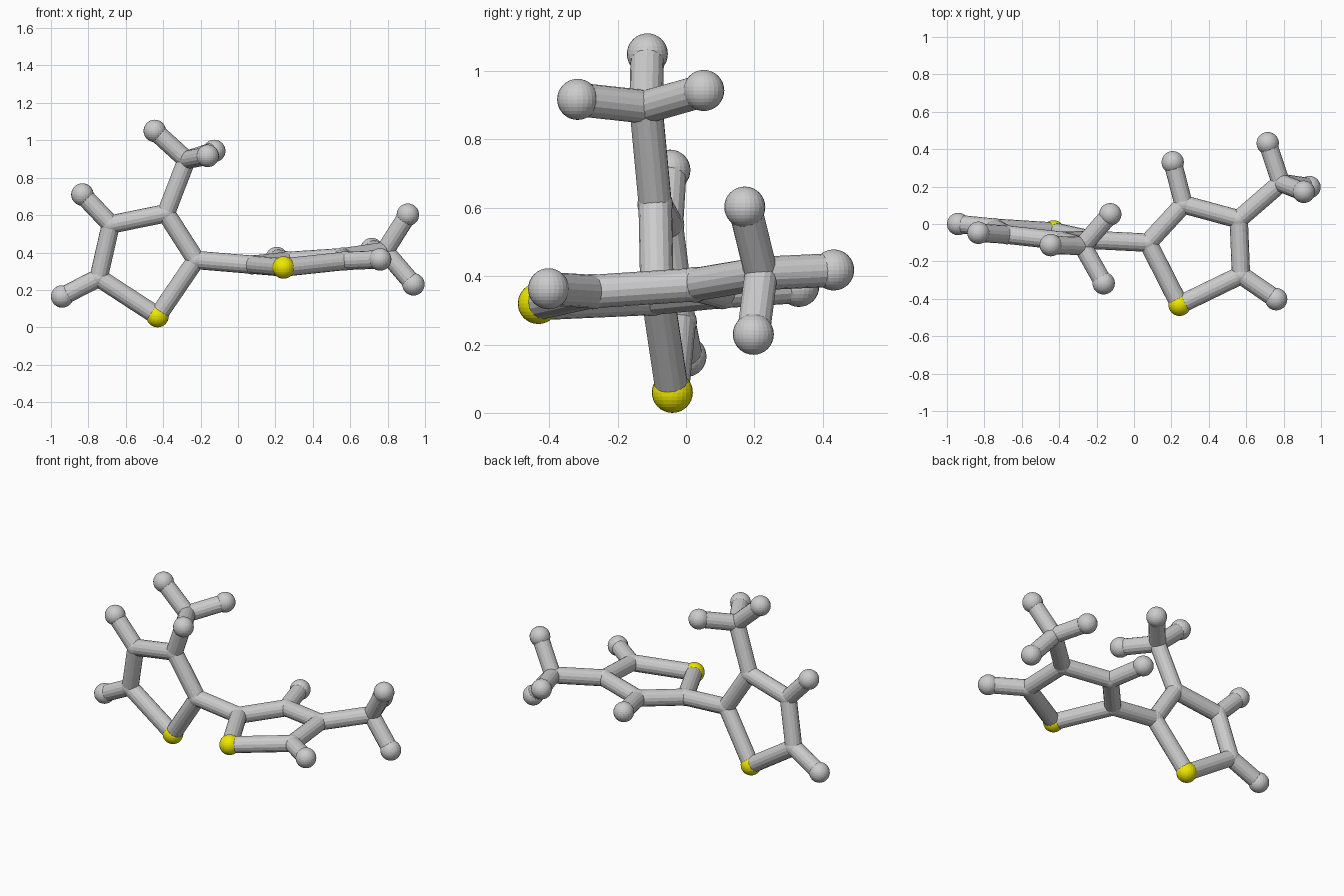
import bpy
from mathutils import Vector

if "Cube" in bpy.data.objects:
    bpy.data.objects.remove(bpy.data.objects["Cube"])

BALL, JOINT, ROD = 0.06, 0.052, 0.049

yellow = bpy.data.materials.new("sulfur_yellow")
yellow.diffuse_color = (0.85, 0.8, 0.0, 1)
yellow.use_nodes = True
yellow.node_tree.nodes["Principled BSDF"].inputs["Base Color"].default_value = yellow.diffuse_color


def ball(name, pos, radius, mat=None):
    bpy.ops.mesh.primitive_uv_sphere_add(segments=24, ring_count=16, radius=radius, location=pos)
    ob = bpy.context.object
    ob.name = name
    if mat:
        ob.data.materials.append(mat)


def rod(name, a, b):
    a, b = Vector(a), Vector(b)
    d = b - a
    bpy.ops.mesh.primitive_cylinder_add(vertices=16, radius=ROD, depth=d.length, location=(a + b) / 2)
    ob = bpy.context.object
    ob.name = name
    ob.rotation_mode = 'QUATERNION'
    ob.rotation_quaternion = d.to_track_quat('Z', 'Y')


# Atom positions: s = sulfur, c = ring carbon, m = methyl carbon, h = hydrogen
upright = {
    "s": (-0.43, -0.04, 0.06), "c2": (-0.225, -0.085, 0.36),
    "c3": (-0.385, -0.09, 0.61), "c4": (-0.68, -0.057, 0.55),
    "c5": (-0.745, -0.02, 0.265), "m": (-0.275, -0.117, 0.895),
    "h4": (-0.832, -0.047, 0.71), "h5": (-0.94, 0.0, 0.165),
    "hm1": (-0.445, -0.113, 1.05), "hm2": (-0.127, 0.052, 0.943),
    "hm3": (-0.162, -0.317, 0.917),
}
flat = {
    "s": (0.244, -0.432, 0.32), "c2": (0.075, -0.10, 0.335),
    "c3": (0.265, 0.105, 0.355), "c4": (0.56, 0.025, 0.375),
    "c5": (0.572, -0.273, 0.355), "m": (0.785, 0.22, 0.408),
    "h3": (0.207, 0.33, 0.37), "h5": (0.76, -0.402, 0.363),
    "hm1": (0.715, 0.432, 0.418), "hm2": (0.908, 0.172, 0.602),
    "hm3": (0.938, 0.197, 0.23),
}

# Bonds shared by both rings, then the ones that differ
shared = ["s c2", "c2 c3", "c3 c4", "c4 c5", "c5 s", "c5 h5", "m hm1", "m hm2", "m hm3"]
rings = {
    "upright": (upright, shared + ["c3 m", "c4 h4"]),
    "flat": (flat, shared + ["c4 m", "c3 h3"]),
}

for ring, (atoms, bonds) in rings.items():
    for key, pos in atoms.items():
        if key == "s":
            ball(f"{ring}_sulfur", pos, BALL, yellow)
        elif key[0] == "h":
            ball(f"{ring}_hydrogen_{key}", pos, BALL)
        else:
            ball(f"{ring}_carbon_{key}", pos, JOINT)
    for bond in bonds:
        a, b = bond.split()
        rod(f"{ring}_bond_{a}_{b}", atoms[a], atoms[b])

# Bond joining the two rings
rod("linking_bond", upright["c2"], flat["c2"])
